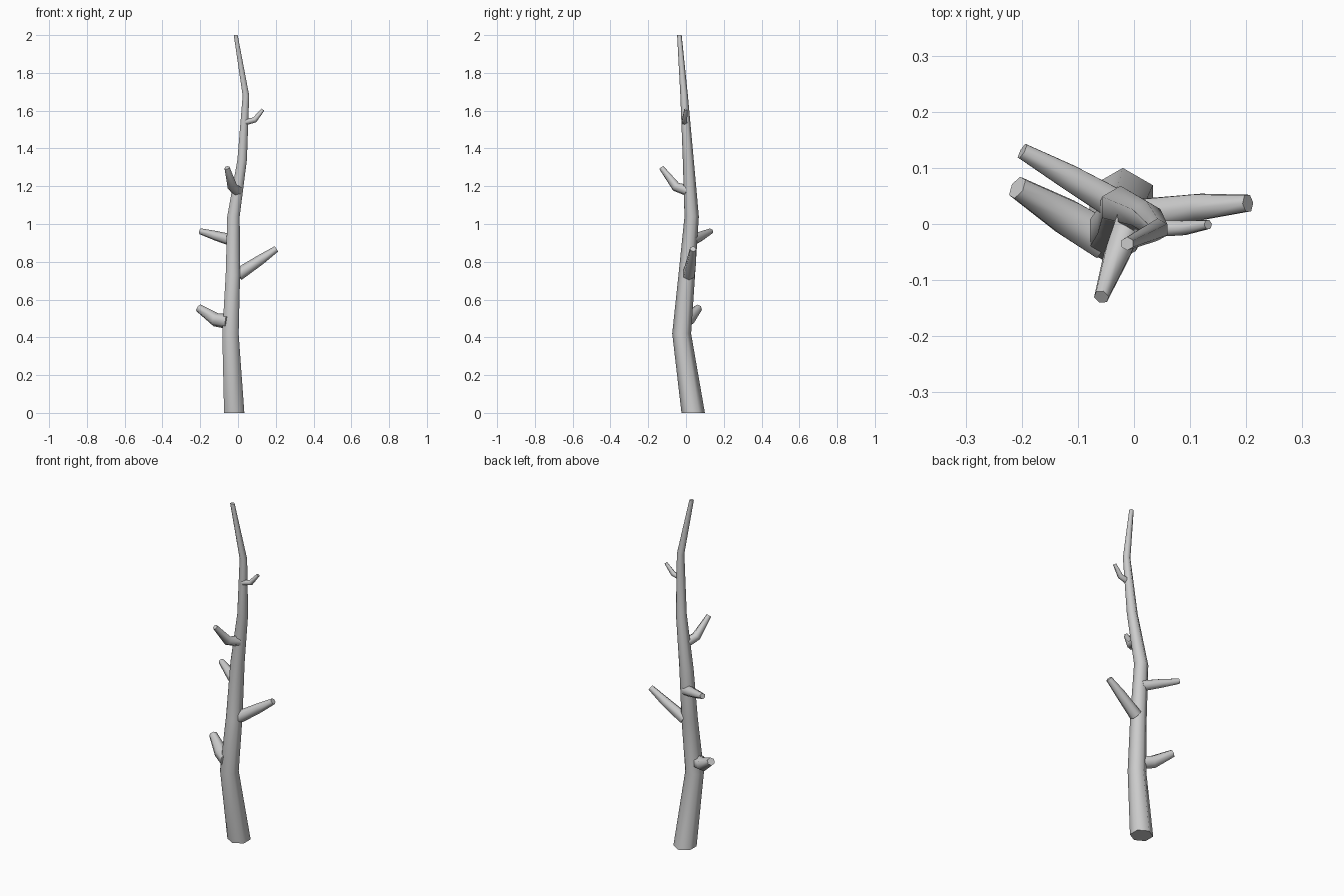
import bpy, bmesh, math
from mathutils import Vector, Matrix

if "Cube" in bpy.data.objects:
    bpy.data.objects.remove(bpy.data.objects["Cube"])

SIDES = 6


def tube(name, rings, level=False):
    """Tapered six-sided tube through rings of (x, y, z, radius)."""
    pts = [Vector(r[:3]) for r in rings]
    bm = bmesh.new()
    loops = []
    for i, p in enumerate(pts):
        d = (pts[min(i + 1, len(pts) - 1)] - pts[max(i - 1, 0)]).normalized()
        if level:
            side, up = Vector((1, 0, 0)), Vector((0, 1, 0))
        else:
            side = d.cross(Vector((0, 0, 1))).normalized()
            up = side.cross(d)
        loop = []
        for k in range(SIDES):
            a = math.tau * k / SIDES + math.pi / 2
            loop.append(bm.verts.new(p + (side * math.cos(a) + up * math.sin(a)) * rings[i][3]))
        loops.append(loop)
    for a, b in zip(loops, loops[1:]):
        for k in range(SIDES):
            n = (k + 1) % SIDES
            bm.faces.new((a[k], a[n], b[n], b[k]))
    bm.faces.new(loops[0][::-1])
    bm.faces.new(loops[-1])
    bmesh.ops.recalc_face_normals(bm, faces=bm.faces)
    mesh = bpy.data.meshes.new(name)
    bm.to_mesh(mesh)
    bm.free()
    ob = bpy.data.objects.new(name, mesh)
    bpy.context.collection.objects.link(ob)
    # Smooth around the bark, crisp at the cut ends
    bpy.ops.object.select_all(action='DESELECT')
    ob.select_set(True)
    bpy.context.view_layer.objects.active = ob
    bpy.ops.object.shade_smooth_by_angle(angle=math.radians(68))
    return ob


# Crooked trunk
tube("trunk", [
    (-0.02, 0.038, 0.0, 0.062),
    (-0.04, -0.023, 0.42, 0.050),
    (-0.027, 0.004, 0.73, 0.044),
    (-0.024, 0.030, 1.04, 0.038),
    (0.022, 0.012, 1.34, 0.029),
    (0.042, -0.010, 1.68, 0.020),
    (-0.012, -0.035, 2.0, 0.012),
], level=True)

# Broken-off branch stubs, from the lowest to the highest
branches = [
    [(-0.05, -0.03, 0.483, 0.040), (-0.118, 0.011, 0.493, 0.037), (-0.208, 0.065, 0.555, 0.022)],
    [(0.0, 0.014, 0.732, 0.034), (0.115, 0.03, 0.808, 0.027), (0.203, 0.037, 0.868, 0.017)],
    [(-0.03, 0.033, 0.913, 0.032), (-0.115, 0.083, 0.937, 0.026), (-0.199, 0.130, 0.961, 0.016)],
    [(-0.005, 0.01, 1.177, 0.030), (-0.03, -0.053, 1.197, 0.026), (-0.058, -0.130, 1.298, 0.014)],
    [(0.04, -0.008, 1.54, 0.017), (0.088, -0.007, 1.551, 0.015), (0.132, -0.001, 1.605, 0.009)],
]
for i, rings in enumerate(branches, 1):
    tube(f"branch_{i}", rings)
